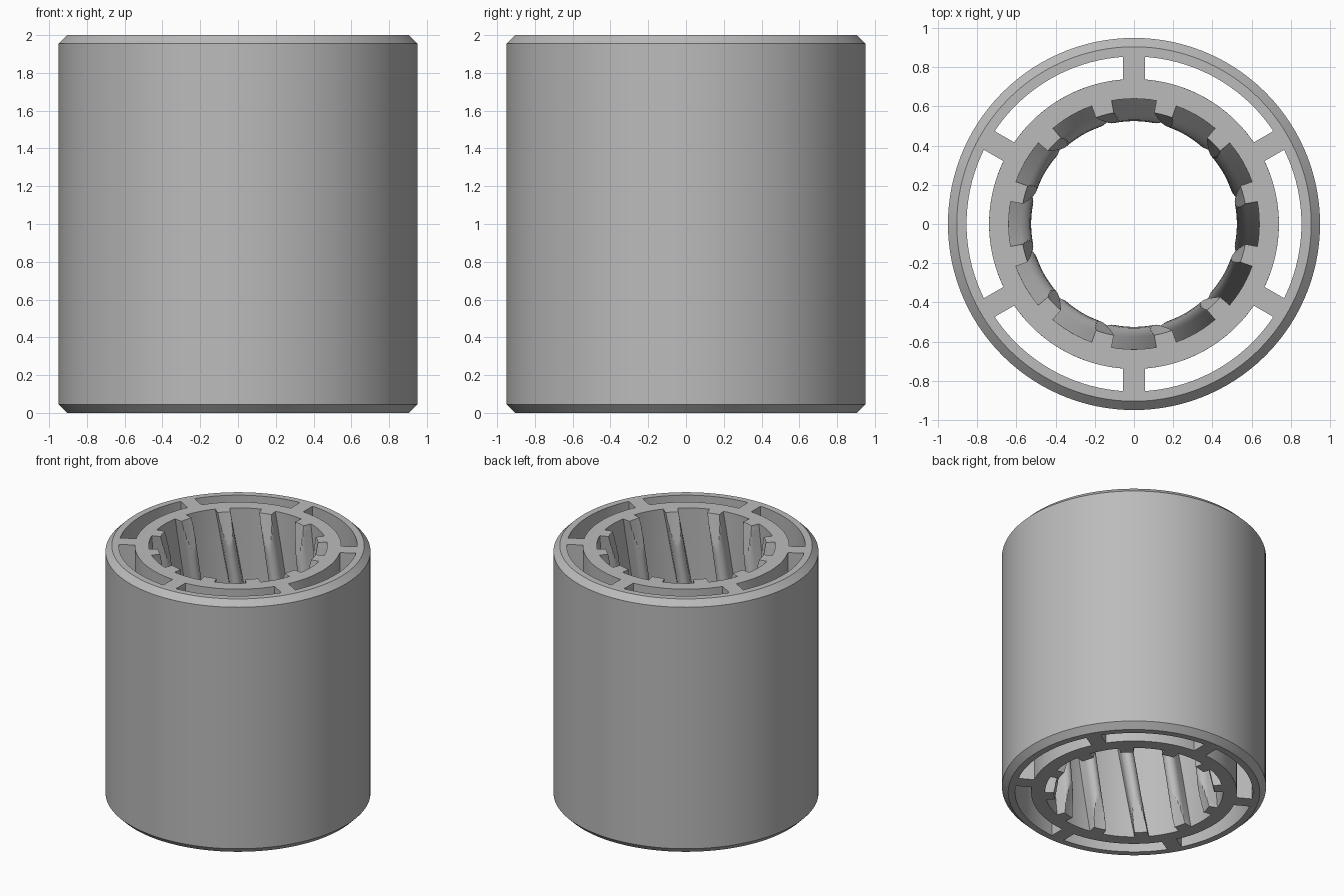
import bpy, bmesh, math
from math import radians, sin, cos, pi

cube = bpy.data.objects.get("Cube")
if cube:
    bpy.data.objects.remove(cube)

HEIGHT = 2.0
TEETH = 12
TWIST = radians(30)
ROOT_R, SHOULDER_R, BORE_R, HUB_R = 0.64, 0.577, 0.525, 0.74
TOOTH_HALF = radians(4.7)
LEAD_IN = 0.25

grey = bpy.data.materials.new("plain grey")
grey.use_nodes = True
grey.diffuse_color = (0.5, 0.5, 0.5, 1)
grey.node_tree.nodes["Principled BSDF"].inputs["Base Color"].default_value = (0.5, 0.5, 0.5, 1)


def finish(bm, name):
    """Turn a bmesh into a smooth-shaded object with crisp edges."""
    bmesh.ops.remove_doubles(bm, verts=bm.verts, dist=1e-5)
    bmesh.ops.recalc_face_normals(bm, faces=bm.faces)
    mesh = bpy.data.meshes.new(name)
    bm.to_mesh(mesh)
    bm.free()
    mesh.materials.append(grey)
    obj = bpy.data.objects.new(name, mesh)
    bpy.context.collection.objects.link(obj)
    bpy.ops.object.select_all(action='DESELECT')
    obj.select_set(True)
    bpy.context.view_layer.objects.active = obj
    bpy.ops.object.shade_smooth_by_angle(angle=radians(30))
    return obj


def skin(bm, loops):
    """Join closed loops of points in sequence, and the last to the first."""
    rows = [[bm.verts.new(p) for p in loop] for loop in loops]
    for a, b in zip(rows, rows[1:] + rows[:1]):
        for i in range(len(a)):
            j = (i + 1) % len(a)
            bm.faces.new((a[i], a[j], b[j], b[i]))


def polar(r, a, z):
    return (r * cos(a), r * sin(a), z)


# Outer sleeve: chamfered tube
profile = [(0.855, 0), (0.905, 0), (0.95, 0.045),
           (0.95, HEIGHT - 0.045), (0.905, HEIGHT), (0.855, HEIGHT)]
bm = bmesh.new()
skin(bm, [[polar(r, 2 * pi * i / 120, z) for i in range(120)] for r, z in profile])
finish(bm, "outer_sleeve")

# Hub section: wide grooves between round-nosed teeth
section = []
pitch = 2 * pi / TEETH
for k in range(TEETH):
    mid = (k + 0.5) * pitch
    for i in range(13):
        t = (i / 12 - 0.5) * pi
        section.append((mid + TOOTH_HALF * sin(t),
                        SHOULDER_R - (SHOULDER_R - BORE_R) * cos(t)))
    gap = pitch - 2 * TOOTH_HALF
    for i in range(7):
        section.append((mid + TOOTH_HALF + gap * i / 6, ROOT_R))

# Levels are closer together in the tapered lead-in at both ends
ends = [LEAD_IN * i / 14 for i in range(15)]
middle = [LEAD_IN + (HEIGHT - 2 * LEAD_IN) * i / 20 for i in range(1, 20)]
levels = ends + middle + [HEIGHT - z for z in reversed(ends)]


def hub_loop(z, outside):
    turn = TWIST * (z / HEIGHT - 1)
    depth = max(0, 1 - min(z, HEIGHT - z) / LEAD_IN)
    cone = BORE_R + depth * (SHOULDER_R - BORE_R)
    return [polar(HUB_R if outside else max(r, cone), a + turn, z) for a, r in section]


bm = bmesh.new()
skin(bm, [hub_loop(z, False) for z in levels] +
     [hub_loop(z, True) for z in reversed(levels)])
finish(bm, "splined_hub")

# Six full-height spokes join hub and sleeve
for k in range(6):
    a = radians(30 + 60 * k)
    bm = bmesh.new()
    bmesh.ops.create_cube(bm, size=1)
    for v in bm.verts:
        v.co.x = 0.797 + v.co.x * 0.126
        v.co.y *= 0.11
        v.co.z = (v.co.z + 0.5) * HEIGHT
    spoke = finish(bm, f"spoke_{k + 1}")
    spoke.rotation_euler.z = a
